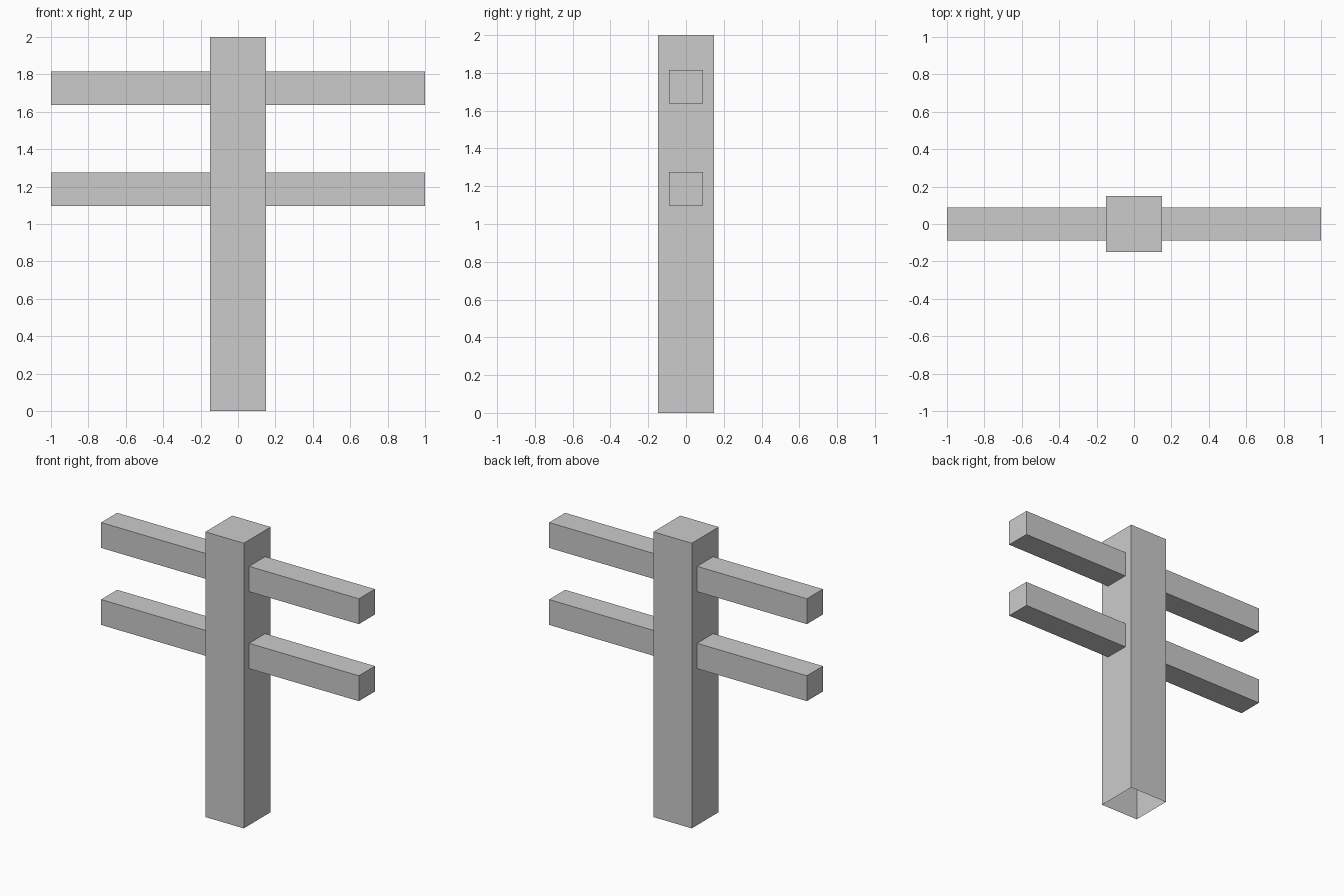
import bpy
import bmesh
from mathutils import Vector

if "Cube" in bpy.data.objects:
    bpy.data.objects.remove(bpy.data.objects["Cube"])


def open_box(name, lo, hi, open_dir):
    """Box between two corners, with the hidden face toward open_dir removed."""
    lo, hi, open_dir = Vector(lo), Vector(hi), Vector(open_dir)
    bm = bmesh.new()
    bmesh.ops.create_cube(bm, size=1)
    bmesh.ops.scale(bm, vec=hi - lo, verts=bm.verts)
    bmesh.ops.translate(bm, vec=(lo + hi) / 2, verts=bm.verts)
    bm.normal_update()
    hidden = [f for f in bm.faces if f.normal.dot(open_dir) > 0.9]
    bmesh.ops.delete(bm, geom=hidden, context='FACES')
    mesh = bpy.data.meshes.new(name)
    bm.to_mesh(mesh)
    bm.free()
    obj = bpy.data.objects.new(name, mesh)
    bpy.context.collection.objects.link(obj)
    return obj


POST = 0.149   # half width of the post
RAIL = 0.089   # half thickness of the rails

# Upright post, open underneath
open_box("post", (-POST, -POST, 0), (POST, POST, 2), (0, 0, -1))

# Two rails on each side, open where they butt against the post
for level, z in (("lower", 1.186), ("upper", 1.726)):
    for side, s in (("left", -1), ("right", 1)):
        x0, x1 = sorted((s * POST, s * 1.0))
        open_box(f"{level}_rail_{side}",
                 (x0, -RAIL, z - RAIL), (x1, RAIL, z + RAIL), (-s, 0, 0))
